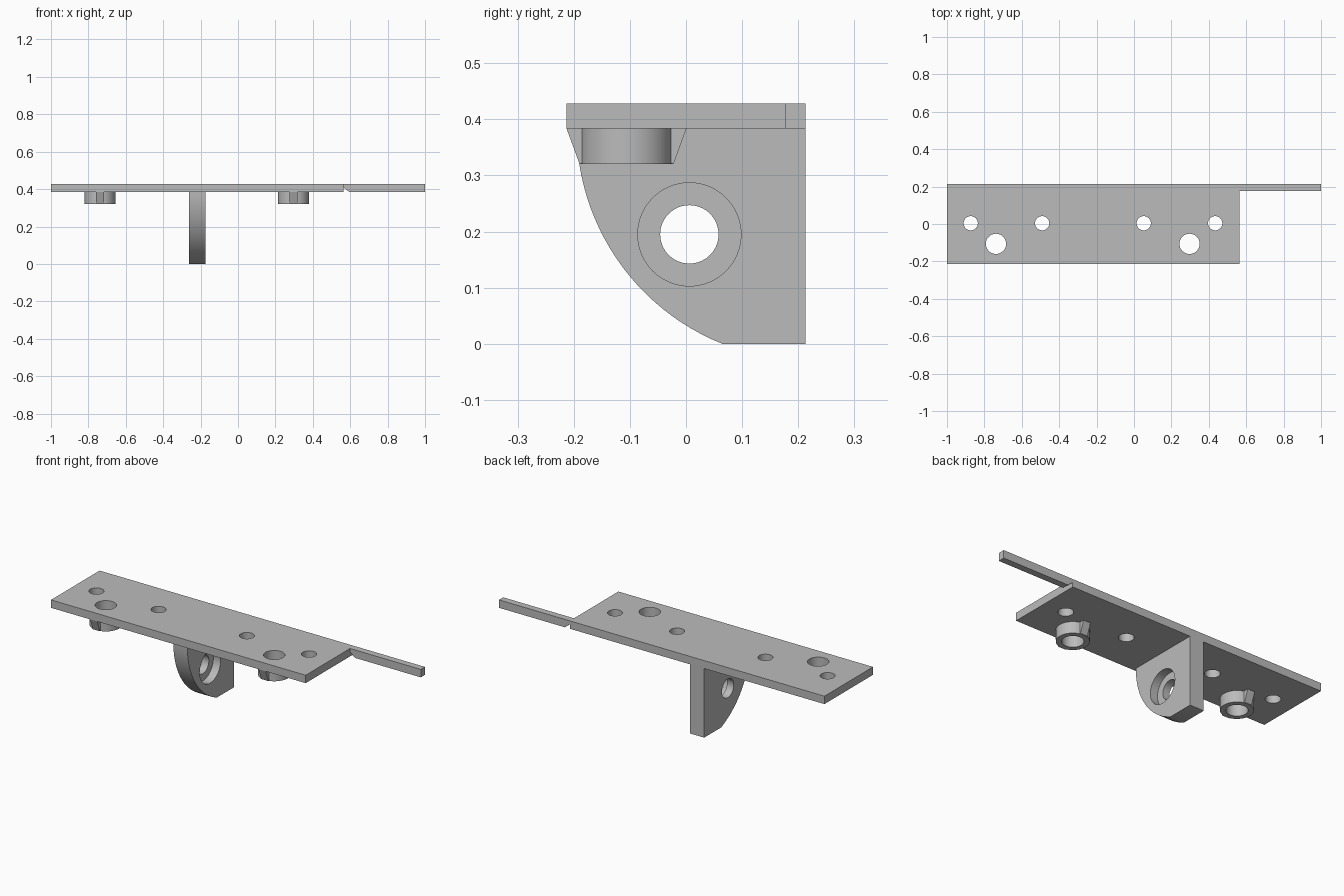
import bpy, bmesh, math
from mathutils import Matrix, Vector

if "Cube" in bpy.data.objects:
    bpy.data.objects.remove(bpy.data.objects["Cube"], do_unlink=True)

TOP, UNDER, BACK, FRONT = 0.428, 0.384, 0.213, -0.213

grey = bpy.data.materials.new("plain grey")
grey.use_nodes = True
grey.diffuse_color = (0.5, 0.5, 0.5, 1)
grey.node_tree.nodes["Principled BSDF"].inputs["Base Color"].default_value = (0.5, 0.5, 0.5, 1)


def add_object(name, bm):
    """Turn a bmesh into a grey object in the scene."""
    bmesh.ops.recalc_face_normals(bm, faces=bm.faces)
    mesh = bpy.data.meshes.new(name)
    bm.to_mesh(mesh)
    bm.free()
    mesh.materials.append(grey)
    obj = bpy.data.objects.new(name, mesh)
    bpy.context.scene.collection.objects.link(obj)
    return obj


def prism(name, corners, depth):
    """Extrude a closed outline of 3D corners along the depth vector."""
    bm = bmesh.new()
    face = bm.faces.new([bm.verts.new(c) for c in corners])
    made = bmesh.ops.extrude_face_region(bm, geom=[face])["geom"]
    bmesh.ops.translate(bm, vec=Vector(depth),
                        verts=[v for v in made if isinstance(v, bmesh.types.BMVert)])
    return add_object(name, bm)


def cylinder(name, centre, radius, length, axis="Z"):
    turn = Matrix.Rotation(math.pi / 2, 4, "Y") if axis == "X" else Matrix()
    bm = bmesh.new()
    bmesh.ops.create_cone(bm, cap_ends=True, segments=64, radius1=radius, radius2=radius,
                          depth=length, matrix=Matrix.Translation(centre) @ turn)
    return add_object(name, bm)


def drill(obj, cutters):
    """Subtract the cutters, bake the result and discard the cutters."""
    for cutter in cutters:
        cutter.hide_render = True
        mod = obj.modifiers.new("drill", "BOOLEAN")
        mod.operation, mod.solver, mod.object = "DIFFERENCE", "EXACT", cutter
    bpy.context.view_layer.update()
    baked = bpy.data.meshes.new_from_object(
        obj.evaluated_get(bpy.context.evaluated_depsgraph_get()))
    obj.modifiers.clear()
    obj.data = baked
    for cutter in cutters:
        bpy.data.objects.remove(cutter, do_unlink=True)
    baked.shade_smooth()
    baked.set_sharp_from_angle(angle=math.radians(30))


# Mounting plate with screw holes and boss holes
END = 0.565
BOSS_X, BOSS_Y, BORE = (-0.738, 0.297), -0.106, 0.054
plate = prism("mounting_plate",
              [(-1, FRONT, UNDER), (END, FRONT, UNDER), (END, BACK, UNDER), (-1, BACK, UNDER)],
              (0, 0, TOP - UNDER))
holes = [cylinder("screw_cutter", (x, 0.004, 0.4), 0.038, 0.2)
         for x in (-0.873, -0.491, 0.052, 0.434)]
holes += [cylinder("bore_cutter", (x, BOSS_Y, 0.4), BORE, 0.2) for x in BOSS_X]
drill(plate, holes)

# Narrow side arm, notched underneath where it leaves the plate
prism("side_arm",
      [(END, 0.176, TOP), (1, 0.176, TOP), (1, 0.176, UNDER),
       (END + 0.03, 0.176, UNDER), (END, 0.176, UNDER + 0.025)],
      (0, BACK - 0.176, 0))

# Hollow bosses, each with a tapered rib in front and behind
FOOT = 0.32
for side, x in zip(("right", "left"), BOSS_X):
    boss = cylinder(side + "_boss", (x, BOSS_Y, (FOOT + UNDER) / 2), 0.082, UNDER - FOOT)
    drill(boss, [cylinder("bore_cutter", (x, BOSS_Y, 0.35), BORE, 0.2)])
    for place, s in (("front", -1), ("back", 1)):
        outline = [(0.07, UNDER), (0.107, UNDER), (0.084, FOOT + 0.001), (0.07, FOOT + 0.001)]
        prism(f"{side}_boss_{place}_rib",
              [(x - 0.022, BOSS_Y + s * y, z) for y, z in outline], (0.044, 0, 0))

# Hanging lug: quarter-round front edge, stepped hole
LUG_X, LUG_W, RADIUS, ARC_Y = -0.261, 0.086, 0.4137, 0.2186
sweep = math.asin(UNDER / RADIUS)
arc = [(LUG_X, ARC_Y - RADIUS * math.cos(a), UNDER - RADIUS * math.sin(a))
       for a in (sweep * i / 24 for i in range(25))]
lug = prism("hanging_lug", arc + [(LUG_X, BACK, 0), (LUG_X, BACK, UNDER)], (LUG_W, 0, 0))
eye = (0.006, 0.195)
drill(lug, [cylinder("eye_cutter", (LUG_X, *eye), 0.052, 0.4, "X"),
            cylinder("recess_cutter", (LUG_X + LUG_W, *eye), 0.092, 0.09, "X")])
